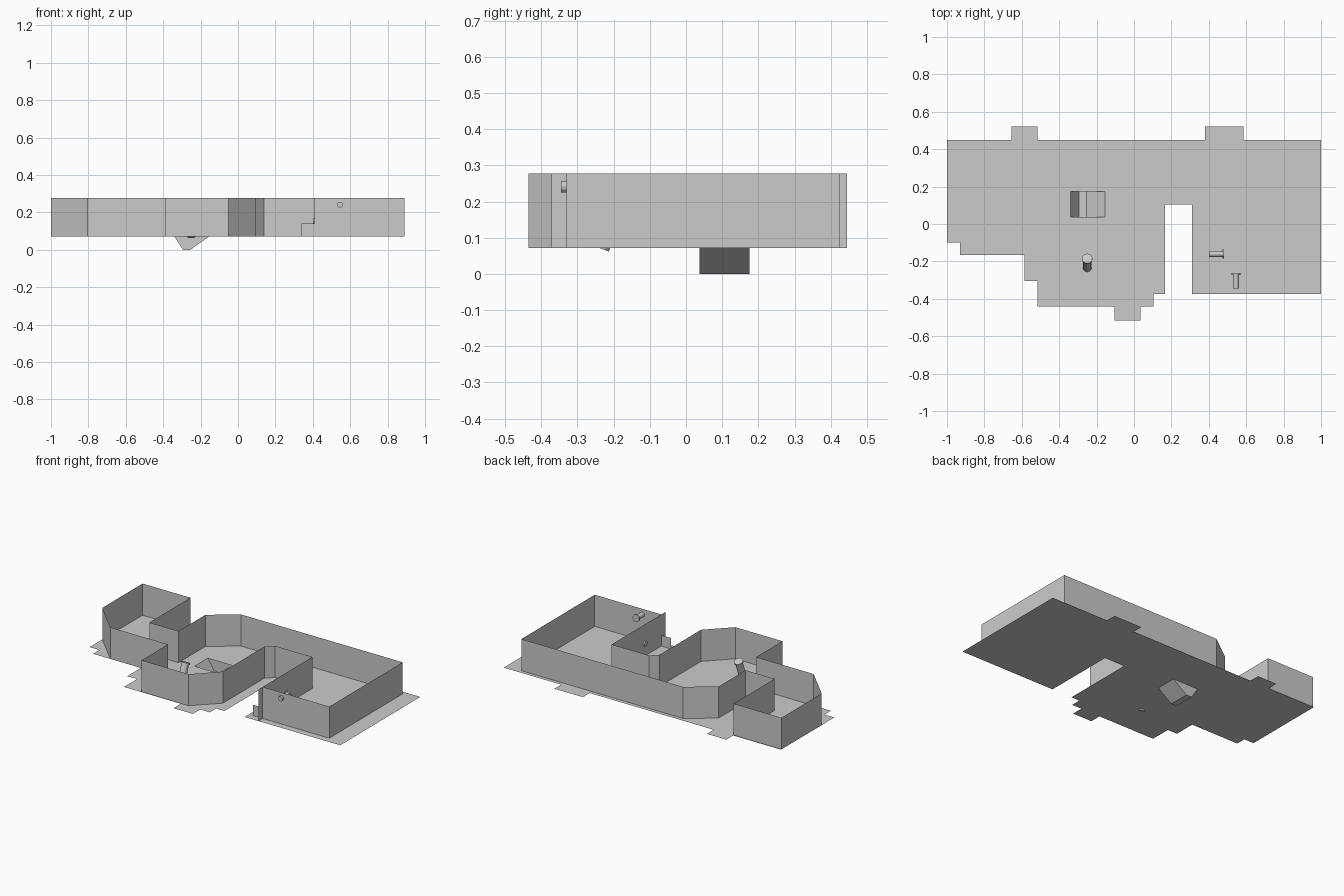
import bpy, bmesh
from mathutils import Vector

if "Cube" in bpy.data.objects:
    bpy.data.objects.remove(bpy.data.objects["Cube"])

FLOOR, TOP = 0.071, 0.277


def new_object(name, bm):
    mesh = bpy.data.meshes.new(name)
    bm.to_mesh(mesh)
    bm.free()
    obj = bpy.data.objects.new(name, mesh)
    bpy.context.collection.objects.link(obj)
    return obj


def loop_edges(bm, pts, z):
    vs = [bm.verts.new((x, y, z)) for x, y in pts]
    return [bm.edges.new((vs[i], vs[(i + 1) % len(vs)])) for i in range(len(vs))]


def wall(name, pts, top, closed=False):
    """Thin upright wall following a path on the floor."""
    bm = bmesh.new()
    low = [bm.verts.new((x, y, FLOOR)) for x, y in pts]
    high = [bm.verts.new((x, y, top)) for x, y in pts]
    n = len(pts)
    for i in range(n if closed else n - 1):
        j = (i + 1) % n
        bm.faces.new((low[i], low[j], high[j], high[i]))
    return new_object(name, bm)


def flanged_pipe(name, tail, head, radius, flange, thick=0.01, sides=12):
    """Pipe from tail to head, with a wider disc at the head."""
    tail, head = Vector(tail), Vector(head)
    axis = head - tail
    length = axis.length
    bm = bmesh.new()
    for r, a, b in ((radius, 0, length - thick), (flange, length - thick, length)):
        part = bmesh.ops.create_cone(bm, cap_ends=True, segments=sides,
                                     radius1=r, radius2=r, depth=b - a)
        bmesh.ops.translate(bm, verts=part["verts"], vec=(0, 0, (a + b) / 2))
    bmesh.ops.rotate(bm, verts=bm.verts, cent=(0, 0, 0),
                     matrix=Vector((0, 0, 1)).rotation_difference(axis).to_matrix())
    bmesh.ops.translate(bm, verts=bm.verts, vec=tail)
    return new_object(name, bm)


# Stepped floor sheet with a rectangular opening for the pit
outline = [(-1, .45), (-.655, .45), (-.655, .52), (-.515, .52), (-.515, .45),
           (.38, .45), (.38, .52), (.585, .52), (.585, .45), (1, .45),
           (1, -.375), (.31, -.375), (.31, .105), (.165, .105), (.165, -.375),
           (.105, -.375), (.105, -.44), (.035, -.44), (.035, -.515),
           (-.105, -.515), (-.105, -.44), (-.515, -.44), (-.515, -.305),
           (-.585, -.305), (-.585, -.165), (-.93, -.165), (-.93, -.1), (-1, -.1)]
PX0, PX1, PY0, PY1 = -.34, -.155, .037, .175
opening = [(PX0, PY0), (PX1, PY0), (PX1, PY1), (PX0, PY1)]
bm = bmesh.new()
edges = loop_edges(bm, outline, FLOOR) + loop_edges(bm, opening, FLOOR)
bmesh.ops.triangle_fill(bm, edges=edges, use_beauty=True, normal=(0, 0, 1))
bmesh.ops.dissolve_limit(bm, angle_limit=0.01, verts=bm.verts, edges=bm.edges)
new_object("floor", bm)

# Sunken pit with sloping ends
section = [(PX0, FLOOR), (-.295, 0), (-.255, 0), (PX1, FLOOR)]
bm = bmesh.new()
near = [bm.verts.new((x, PY0, z)) for x, z in section]
far = [bm.verts.new((x, PY1, z)) for x, z in section]
for i in range(3):
    bm.faces.new((near[i], near[i + 1], far[i + 1], far[i]))
bm.faces.new(near)
bm.faces.new(far[::-1])
new_object("pit", bm)

# Perimeter wall
wall("perimeter_wall",
     [(-1, .445), (-1, .03), (-.805, -.165), (-.39, -.165), (-.39, -.436),
      (-.05, -.436), (.095, -.29), (.095, .135), (.14, .18), (.41, .18),
      (.41, -.331), (.89, -.331), (.89, .425), (-.275, .425), (-.445, .30),
      (-.445, .022), (-.655, .022), (-.655, .445)], TOP, closed=True)

# Wall stubs that run past the corner
wall("tall_stub", [(.41, -.331), (.41, -.372)], TOP)
wall("low_stub", [(.41, -.331), (.34, -.331)], .142)

# Flanged pipes
flanged_pipe("side_pipe", (.40, -.16, .154), (.482, -.16, .154), .016, .024)
flanged_pipe("front_pipe", (.546, -.345, .241), (.546, -.263, .241), .016, .024)
flanged_pipe("floor_pipe", (-.25, -.235, .07), (-.25, -.184, .205), .023, .028)
